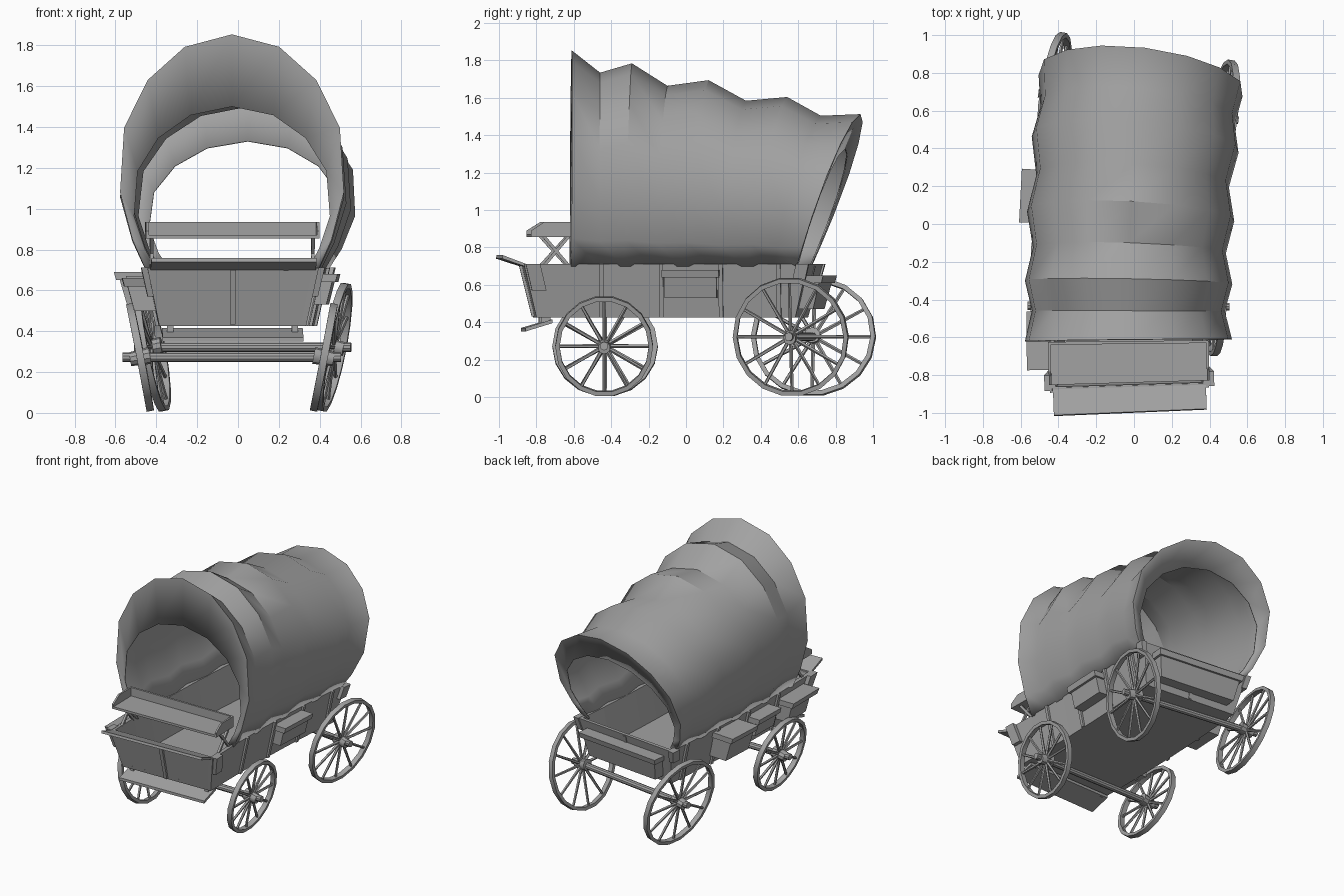
import bpy, bmesh, math
from mathutils import Matrix, Vector

if "Cube" in bpy.data.objects:
    bpy.data.objects.remove(bpy.data.objects["Cube"], do_unlink=True)

grey = bpy.data.materials.new("weathered grey")
grey.use_nodes = True
grey.diffuse_color = (0.36, 0.36, 0.36, 1)
grey.node_tree.nodes["Principled BSDF"].inputs["Base Color"].default_value = (0.36, 0.36, 0.36, 1)


# The whole wagon curves gently along its length
def bend(p):
    a = 0.085 * (p.y + 0.5)
    cx = -0.03 + 0.0425 * (p.y + 0.5) ** 2
    return Vector((cx + p.x * math.cos(a), p.y - p.x * math.sin(a), p.z))


# The bed is wider and longer at its top edge
def flare(p):
    s = (p.z - 0.43) / 0.28
    dy = -0.07 if p.y < -0.7 else 0.07 if p.y > 0.55 else 0
    return Vector((p.x * (1 + 0.167 * s), p.y + dy * s, p.z))


def finish(name, bm, smooth=False, flared=False):
    for v in bm.verts:
        v.co = bend(flare(v.co) if flared else v.co)
    bmesh.ops.recalc_face_normals(bm, faces=bm.faces)
    mesh = bpy.data.meshes.new(name)
    bm.to_mesh(mesh)
    bm.free()
    mesh.materials.append(grey)
    obj = bpy.data.objects.new(name, mesh)
    bpy.context.collection.objects.link(obj)
    if smooth:
        bpy.ops.object.select_all(action='DESELECT')
        obj.select_set(True)
        bpy.context.view_layer.objects.active = obj
        bpy.ops.object.shade_smooth_by_angle(angle=math.radians(35))
    return obj


# Skin a row of point rings
def loft(bm, rings, closed=True, cyclic=False, matrix=Matrix()):
    rows = [[bm.verts.new(matrix @ Vector(p)) for p in r] for r in rings]
    n = len(rows[0])
    pairs = list(zip(rows, rows[1:])) + ([(rows[-1], rows[0])] if cyclic else [])
    for a, b in pairs:
        for i in range(n if closed else n - 1):
            j = (i + 1) % n
            bm.faces.new((a[i], a[j], b[j], b[i]))
    if closed and not cyclic:
        bm.faces.new(rows[0])
        bm.faces.new(rows[-1][::-1])


def box(bm, x0, x1, y0, y1, z0, z1, n=1):
    ys = [y0 + (y1 - y0) * i / n for i in range(n + 1)]
    loft(bm, [[(x0, y, z0), (x1, y, z0), (x1, y, z1), (x0, y, z1)] for y in ys])


def across(bm, profile, x0, x1):
    loft(bm, [[(x, y, z) for y, z in profile] for x in (x0, x1)])


def rod(bm, p0, p1, r0, r1, sides, matrix=Matrix()):
    p0, p1 = Vector(p0), Vector(p1)
    q = (p1 - p0).to_track_quat('Z', 'Y')
    angles = [math.tau * (i + 0.5) / sides for i in range(sides)]
    loft(bm, [[p + q @ Vector((r * math.cos(a), r * math.sin(a), 0)) for a in angles]
              for p, r in ((p0, r0), (p1, r1))], matrix=matrix)


# Wagon bed: floor, walls and end panels
bm = bmesh.new()
box(bm, -0.36, 0.36, -0.81, 0.62, 0.425, 0.45, 8)
for s in (-1, 1):
    box(bm, s * 0.335, s * 0.36, -0.81, 0.62, 0.43, 0.71, 8)
box(bm, -0.335, 0.335, -0.81, -0.785, 0.43, 0.71)
box(bm, -0.335, 0.335, 0.595, 0.62, 0.43, 0.71)
finish("wagon_bed", bm, flared=True)

# Upright battens and corner blocks
bm = bmesh.new()
for s in (-1, 1):
    for y in (-0.45, -0.12, 0.21, 0.53):
        box(bm, s * 0.35, s * 0.374, y - 0.012, y + 0.012, 0.425, 0.71)
    box(bm, s * 0.35, s * 0.385, -0.80, -0.72, 0.57, 0.712)
    box(bm, s * 0.35, s * 0.385, 0.56, 0.63, 0.62, 0.712)
for y in (-0.815, 0.615):
    box(bm, -0.012, 0.012, y - 0.01, y + 0.01, 0.43, 0.70)
finish("bed_battens", bm, flared=True)


# Storage boxes with overhanging lids
def storage(name, x0, x1, y0, y1, z0, z1, out):
    bm = bmesh.new()
    box(bm, x0, x1, y0, y1, z0, z1)
    ox, oy = out
    e = 0.015
    box(bm, x0 - (0 if ox > 0 else e), x1 + (0 if ox < 0 else e),
        y0 - (0 if oy > 0 else e), y1 + e, z1, z1 + 0.04)
    finish(name, bm, flared=True)


storage("left_side_box", 0.355, 0.43, -0.10, 0.19, 0.53, 0.64, (1, 0))
storage("right_middle_box", -0.495, -0.355, 0.0, 0.24, 0.50, 0.65, (-1, 0))
storage("right_shallow_box", -0.44, -0.355, -0.34, -0.13, 0.53, 0.63, (-1, 0))
storage("right_front_box", -0.46, -0.355, -0.69, -0.48, 0.50, 0.62, (-1, 0))
storage("tail_box", -0.29, 0.29, 0.61, 0.70, 0.47, 0.61, (0, 1))

# Footboard and lower step
bm = bmesh.new()
across(bm, [(-1.0, 0.74), (-0.85, 0.69), (-0.85, 0.705), (-0.995, 0.758)], -0.405, 0.405)
finish("footboard", bm)
bm = bmesh.new()
across(bm, [(-0.87, 0.35), (-0.72, 0.395), (-0.72, 0.415), (-0.87, 0.37)], -0.345, 0.345)
for s in (-1, 1):
    box(bm, s * 0.29, s * 0.32, -0.78, -0.73, 0.39, 0.43)
finish("lower_step", bm)

# Driver's bench with end panels and crossed legs
bm = bmesh.new()
box(bm, -0.42, 0.42, -0.84, -0.62, 0.855, 0.872)
box(bm, -0.42, 0.42, -0.635, -0.62, 0.872, 0.935)
end = [(-0.84, 0.855), (-0.62, 0.855), (-0.62, 0.935), (-0.77, 0.935), (-0.84, 0.89)]
for s in (-1, 1):
    across(bm, end, s * 0.412, s * 0.425)
    for a, b in ((-0.77, -0.63), (-0.63, -0.77)):
        rod(bm, (s * 0.395, a, 0.70), (s * 0.395, b, 0.86), 0.012, 0.012, 4)
finish("bench", bm)

# Canvas cover: (half width, height fraction) arch swept over hoops
half = [(0.42, 0), (0.485, 0.13), (0.545, 0.33), (0.525, 0.605), (0.41, 0.807), (0.23, 0.947)]
arch = [(-w, f) for w, f in half] + [(0, 1)] + half[::-1]
hoops = [  # base y, top y, top height, width scale
    (-0.61, -0.61, 1.50, 0.88), (-0.615, -0.61, 1.85, 1),
    (-0.46, -0.46, 1.73, 0.93), (-0.32, -0.29, 1.78, 1),
    (-0.16, -0.10, 1.66, 0.93), (0.0, 0.12, 1.69, 1),
    (0.18, 0.32, 1.58, 0.93), (0.36, 0.54, 1.60, 1),
    (0.50, 0.72, 1.50, 0.94), (0.63, 0.93, 1.51, 0.99),
    (0.63, 0.85, 1.33, 0.86)]
bm = bmesh.new()
loft(bm, [[(w * s, yb + (yt - yb) * f, 0.70 + (h - 0.70) * f) for w, f in arch]
          for yb, yt, h, s in hoops], closed=False)
cover = finish("canvas_cover", bm, smooth=True)
mod = cover.modifiers.new("thickness", 'SOLIDIFY')
mod.thickness = 0.008
mod.offset = 0


# Spoked wheel, leaning outward at the top
def wheel(name, side, y, z, radius, toe):
    m = (Matrix.Translation((0, y, z)) @ Matrix.Rotation(toe, 4, 'Z')
         @ Matrix.Translation((side * 0.45, 0, 0)) @ Matrix.Rotation(side * 0.19, 4, 'Y'))
    bm = bmesh.new()
    section = [(-0.018, radius), (0.018, radius), (0.018, radius - 0.024), (-0.018, radius - 0.024)]
    angles = [math.tau * i / 18 for i in range(18)]
    loft(bm, [[(x, r * math.cos(a), r * math.sin(a)) for x, r in section] for a in angles],
         cyclic=True, matrix=m)
    for i in range(12):
        a = math.tau * i / 12
        d = Vector((0, math.cos(a), math.sin(a)))
        rod(bm, d * 0.02, d * (radius - 0.015), 0.011, 0.009, 5, m)
    rod(bm, (-side * 0.05, 0, 0), (side * 0.05, 0, 0), 0.042, 0.034, 10, m)
    finish(name, bm, smooth=True)


def axle(name, y, z, radius, toe):
    m = Matrix.Translation((0, y, z)) @ Matrix.Rotation(toe, 4, 'Z')
    bm = bmesh.new()
    rod(bm, (-0.535, 0, 0), (0.535, 0, 0), 0.023, 0.023, 10, m)
    finish(name + "_axle", bm, smooth=True)
    for label, side in (("left", 1), ("right", -1)):
        wheel(name + "_" + label + "_wheel", side, y, z, radius, toe)


axle("front", -0.435, 0.272, 0.272, 0)
axle("rear", 0.62, 0.322, 0.322, -0.04)
